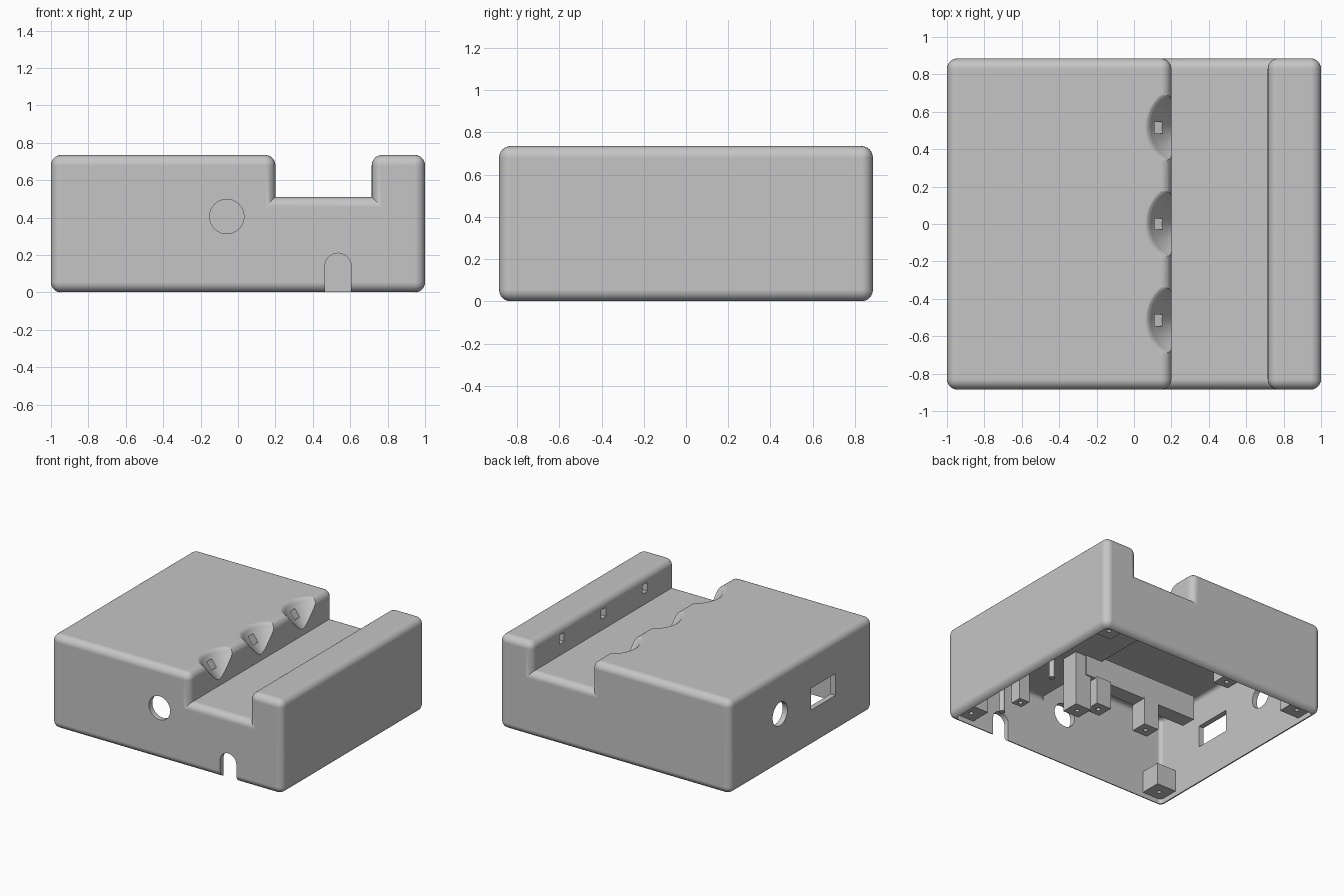
import bpy, bmesh, math
from mathutils import Matrix

cube = bpy.data.objects.get("Cube")
if cube:
    bpy.data.objects.remove(cube)

grey = bpy.data.materials.new("matte_grey")
grey.use_nodes = True
GREY = (0.56, 0.56, 0.56, 1)
grey.diffuse_color = GREY
grey.node_tree.nodes["Principled BSDF"].inputs["Base Color"].default_value = GREY

HALF_Y, TOP, FLOOR, WALL = 0.885, 0.735, 0.51, 0.042
SLOT_L, SLOT_R = 0.2, 0.715
STATIONS = (-0.515, 0, 0.515)


def finish(name, bm):
    bmesh.ops.recalc_face_normals(bm, faces=bm.faces)
    mesh = bpy.data.meshes.new(name)
    bm.to_mesh(mesh)
    bm.free()
    mesh.materials.append(grey)
    ob = bpy.data.objects.new(name, mesh)
    bpy.context.collection.objects.link(ob)
    return ob


def prism(name, outline, y0, y1, radius=0):
    """Extrude an (x, z) outline along y and round its convex edges."""
    bm = bmesh.new()
    face = bm.faces.new([bm.verts.new((x, y0, z)) for x, z in outline])
    ext = bmesh.ops.extrude_face_region(bm, geom=[face])["geom"]
    bmesh.ops.translate(bm, vec=(0, y1 - y0, 0),
                        verts=[g for g in ext if isinstance(g, bmesh.types.BMVert)])
    bmesh.ops.recalc_face_normals(bm, faces=bm.faces)
    if radius:
        edges = [e for e in bm.edges if e.is_convex]
        bmesh.ops.bevel(bm, geom=edges, offset=radius, segments=6, profile=0.5,
                        affect='EDGES', clamp_overlap=True)
    return finish(name, bm)


def box(name, x, y, z):
    return prism(name, [(x[0], z[0]), (x[1], z[0]), (x[1], z[1]), (x[0], z[1])], *y)


def cylinder(name, centre, radius, depth, axis='Z'):
    bm = bmesh.new()
    turn = {'X': Matrix.Rotation(math.pi / 2, 4, 'Y'),
            'Y': Matrix.Rotation(math.pi / 2, 4, 'X'), 'Z': Matrix()}[axis]
    bmesh.ops.create_cone(bm, cap_ends=True, segments=48, radius1=radius, radius2=radius,
                          depth=depth, matrix=Matrix.Translation(centre) @ turn)
    return finish(name, bm)


def lathe(name, profile, centre):
    """Revolve (radius, z) points around a vertical axis, widened along y."""
    bm = bmesh.new()
    n = 64
    rings = [[bm.verts.new((centre[0] + r * math.cos(a), centre[1] + 1.15 * r * math.sin(a), z))
              for a in (2 * math.pi * i / n for i in range(n))] for r, z in profile]
    for low, high in zip(rings, rings[1:]):
        for i in range(n):
            j = (i + 1) % n
            bm.faces.new((low[i], low[j], high[j], high[i]))
    bm.faces.new(rings[0])
    bm.faces.new(rings[-1])
    return finish(name, bm)


def cut(target, *cutters):
    for c in cutters:
        mod = target.modifiers.new("cut", 'BOOLEAN')
        mod.operation, mod.solver, mod.object = 'DIFFERENCE', 'EXACT', c
        bpy.context.view_layer.objects.active = target
        bpy.ops.object.modifier_apply(modifier=mod.name)
        bpy.data.objects.remove(c)


def smooth(ob):
    """Smooth shading that keeps edges sharp and large faces flat."""
    bpy.ops.object.select_all(action='DESELECT')
    ob.select_set(True)
    bpy.context.view_layer.objects.active = ob
    bpy.ops.object.shade_smooth_by_angle(angle=math.radians(30))
    weighted = ob.modifiers.new("weighted_normals", 'WEIGHTED_NORMAL')
    weighted.keep_sharp = True
    weighted.weight = 100


def slotted(x_end, bottom, inset):
    """Outline of the case with its trough, shrunk by inset."""
    t, f = TOP - inset, FLOOR - inset
    a, b = SLOT_L - inset, SLOT_R + inset
    return [(-x_end, bottom), (x_end, bottom), (x_end, t), (b, t),
            (b, f), (a, f), (a, t), (-x_end, t)]


# Outer case and its hollow, open underneath
case = prism("case", slotted(1, 0, 0), -HALF_Y, HALF_Y, 0.055)
hollow = prism("hollow_cutter", slotted(1 - WALL, -0.2, WALL),
               -HALF_Y + WALL, HALF_Y - WALL, 0.03)

# Keep material around the scoops
for y in STATIONS:
    cut(hollow, lathe("scoop_guard", [(0.05, 0.47), (0.2, 0.68), (0.24, 0.8)], (0.246, y)))
cut(case, hollow)

# Flared conical scoops, sensor openings and the facing windows
for y in STATIONS:
    cut(case, lathe("scoop_cutter", [(0.012, 0.515), (0.15, 0.70), (0.156, 0.711),
                                     (0.165, 0.724), (0.178, 0.733), (0.2, 0.739),
                                     (0.2, 0.8)], (0.246, y)))
    opening = box("opening_cutter", (-0.12, 0.04), (-0.03, 0.03), (-0.035, 0.035))
    opening.data.transform(Matrix.Translation((0.13, y, 0.655))
                           @ Matrix.Rotation(-math.radians(37), 4, 'Y'))
    cut(case, opening,
        box("window_cutter", (0.68, 0.82), (y - 0.03, y + 0.03), (0.60, 0.67)))

# Cable notch, round button holes and socket opening
arch = [(0.605, -0.1)] + [(0.535 + 0.07 * math.cos(a), 0.14 + 0.07 * math.sin(a))
                          for a in (math.pi * i / 16 for i in range(17))] + [(0.465, -0.1)]
cut(case, prism("notch_cutter", arch, -1, -0.8),
    cylinder("front_hole_cutter", (-0.06, -HALF_Y, 0.406), 0.092, 0.3, 'Y'),
    cylinder("side_hole_cutter", (-1, 0.265, 0.406), 0.092, 0.3, 'X'),
    box("socket_cutter", (-1.1, -0.85), (-0.42, -0.12), (0.29, 0.46)))
smooth(case)


def post(name, x, y, size, z0, z1):
    h = size / 2
    ob = box(name, (x - h, x + h), (y - h, y + h), (z0, z1))
    cut(ob, cylinder("pilot_cutter", (x, y, z0), 0.016, 0.2))


# Corner screw blocks
for sx in (-1, 1):
    for sy in (-1, 1):
        post("corner_block", sx * 0.875, sy * 0.765, 0.17, 0.04, 0.21)

# Circuit board rails with their posts
for y in (-0.23, 0.67):
    box("board_rail", (-0.7, 0.3), (y - 0.06, y + 0.06), (0.31, 0.5))
    post("board_post", -0.3, y, 0.13, 0.1, 0.32)
post("board_post_inner", 0.15, -0.22, 0.13, 0.1, 0.32)

# Posts and pins under the trough
post("centre_post", 0.32, -0.25, 0.14, 0.04, 0.48)
post("trough_post", 0.68, -0.45, 0.09, 0.06, 0.48)
for x, y in ((0.65, -0.69), (0.69, -0.09)):
    smooth(cylinder("locating_pin", (x, y, 0.29), 0.022, 0.38))
